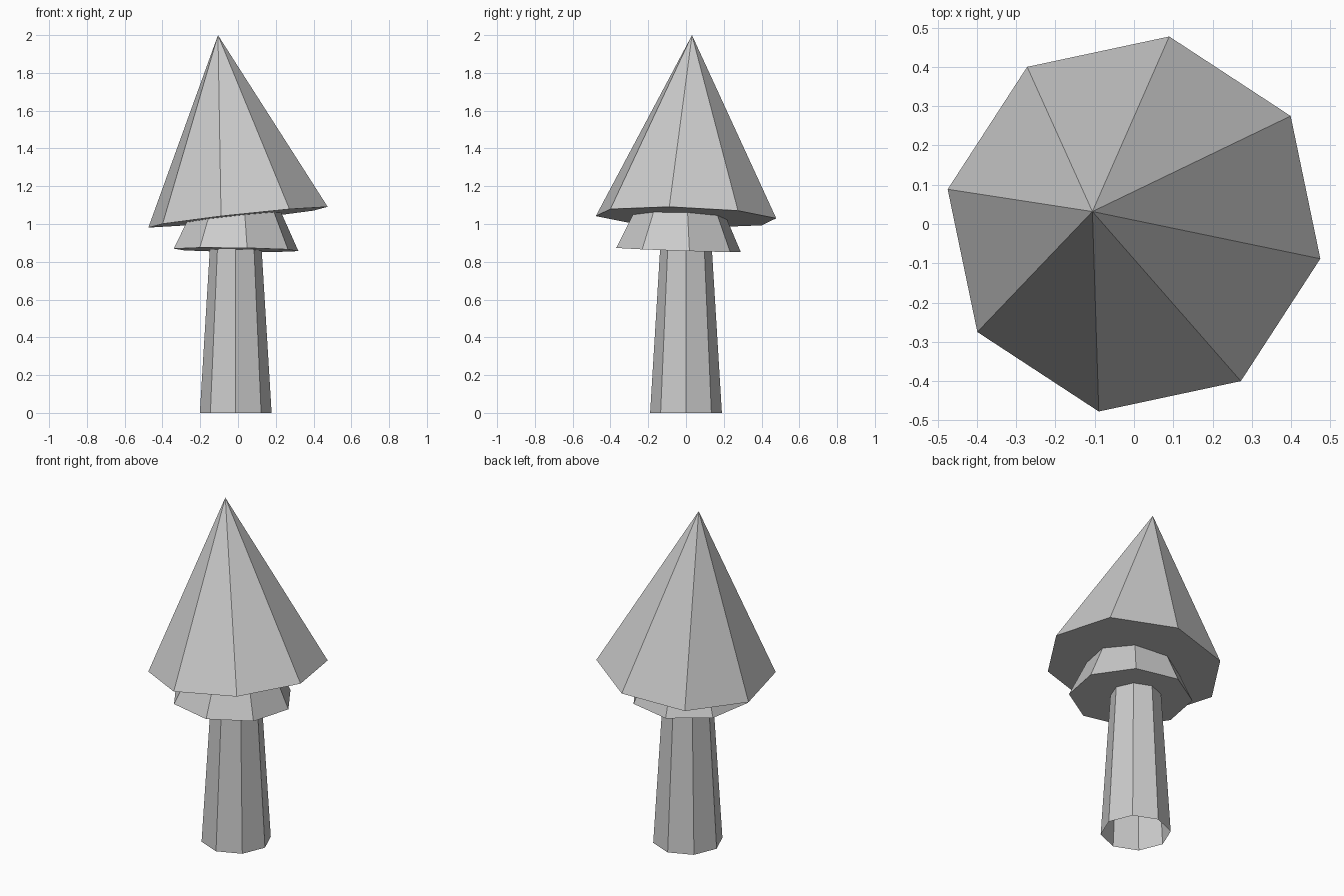
import bpy, bmesh
from math import radians
from mathutils import Matrix, Vector

if "Cube" in bpy.data.objects:
    bpy.data.objects.remove(bpy.data.objects["Cube"])


def eight_sided(name, base, r_bottom, r_top, height, axis=(0, 0, 1), turn=0, capped=True):
    """Eight-sided cone standing on the point `base`, leaning along `axis`."""
    bm = bmesh.new()
    bmesh.ops.create_cone(bm, segments=8, radius1=r_bottom, radius2=r_top,
                          depth=height, cap_ends=capped, cap_tris=False)
    bmesh.ops.remove_doubles(bm, verts=bm.verts, dist=1e-5)
    lean = Vector((0, 0, 1)).rotation_difference(Vector(axis)).to_matrix().to_4x4()
    bm.transform(Matrix.Translation(base) @ lean
                 @ Matrix.Rotation(radians(turn), 4, 'Z')
                 @ Matrix.Translation((0, 0, height / 2)))
    bmesh.ops.recalc_face_normals(bm, faces=bm.faces)
    mesh = bpy.data.meshes.new(name)
    bm.to_mesh(mesh)
    bm.free()
    obj = bpy.data.objects.new(name, mesh)
    bpy.context.collection.objects.link(obj)
    return obj


# Tapered hollow trunk, open at the bottom
eight_sided("trunk", (-0.012, 0, 0), 0.19, 0.129, 1.0, capped=False)

# Small lower tier of foliage, its tip hidden inside the upper one
eight_sided("lower_foliage", (-0.01, -0.04, 0.863), 0.335, 0, 0.71,
            axis=(0.014, 0.034, 1), turn=10)

# Large leaning upper tier
eight_sided("upper_foliage", (0, 0, 1.036), 0.486, 0, 0.97,
            axis=(-0.11, 0.033, 1), turn=-10.6)
